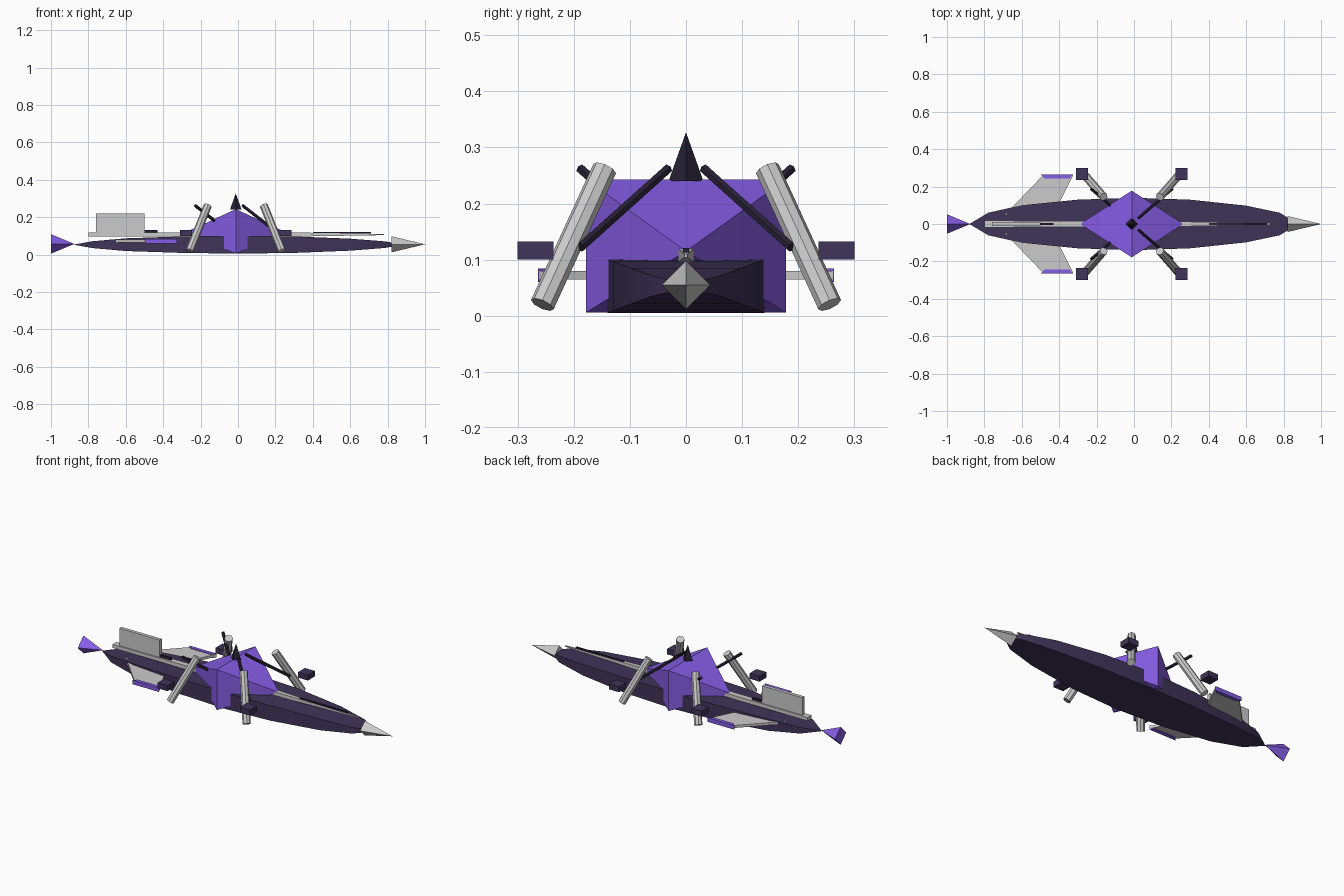
import bpy, bmesh, math
from mathutils import Vector

if "Cube" in bpy.data.objects:
    bpy.data.objects.remove(bpy.data.objects["Cube"])


def material(name, color):
    m = bpy.data.materials.new(name)
    m.diffuse_color = (*color, 1)
    m.use_nodes = True
    m.node_tree.nodes["Principled BSDF"].inputs["Base Color"].default_value = m.diffuse_color
    return m


PURPLE = material("purple", (0.24, 0.11, 0.79))
DARK = material("dark_violet", (0.05, 0.034, 0.10))
BLACK = material("near_black", (0.02, 0.014, 0.035))


def finish(name, bm, mat=None, smooth=False):
    bmesh.ops.recalc_face_normals(bm, faces=bm.faces)
    me = bpy.data.meshes.new(name)
    bm.to_mesh(me)
    bm.free()
    ob = bpy.data.objects.new(name, me)
    bpy.context.collection.objects.link(ob)
    if mat:
        me.materials.append(mat)
    if smooth:
        bpy.ops.object.select_all(action='DESELECT')
        ob.select_set(True)
        bpy.context.view_layer.objects.active = ob
        bpy.ops.object.shade_smooth_by_angle(angle=math.radians(35))
    return ob


def loft(name, stations, mat=None, smooth=False):
    """Rectangular sections (x, half width, z low, z high) joined along x."""
    bm = bmesh.new()
    rings = [[bm.verts.new((x, sy * w, z)) for sy, z in
              ((-1, lo), (1, lo), (1, hi), (-1, hi))] for x, w, lo, hi in stations]
    for a, b in zip(rings, rings[1:]):
        for i in range(4):
            j = (i + 1) % 4
            bm.faces.new((a[i], a[j], b[j], b[i]))
    bm.faces.new(rings[0])
    bm.faces.new(rings[-1])
    bmesh.ops.remove_doubles(bm, verts=bm.verts, dist=1e-5)
    return finish(name, bm, mat, smooth)


def rod(name, p, q, r1, r2, sides, mat=None, smooth=False):
    """Cylinder or cone from p to q."""
    p, q = Vector(p), Vector(q)
    bm = bmesh.new()
    bmesh.ops.create_cone(bm, cap_ends=True, segments=sides, radius1=r1,
                          radius2=r2, depth=(q - p).length)
    rot = (q - p).to_track_quat('Z', 'Y').to_matrix()
    for v in bm.verts:
        v.co = rot @ v.co + (p + q) / 2
    return finish(name, bm, mat, smooth)


def box(name, x0, x1, y0, y1, z0, z1, mat=None):
    return plate(name, ((x0, y0), (x1, y0), (x1, y1), (x0, y1)), z0, z1, mat)


def plate(name, outline, z0, z1, mat=None):
    bm = bmesh.new()
    lo = [bm.verts.new((x, y, z0)) for x, y in outline]
    hi = [bm.verts.new((x, y, z1)) for x, y in outline]
    bm.faces.new(lo)
    bm.faces.new(hi)
    for i in range(len(lo)):
        j = (i + 1) % len(lo)
        bm.faces.new((lo[i], lo[j], hi[j], hi[i]))
    return finish(name, bm, mat)


# Long hull
HULL = [(-.88, 0, 0), (-.78, .06, .018), (-.6, .1, .034), (-.3, .13, .044),
        (0, .14, .048), (.3, .13, .044), (.6, .098, .032), (.78, .06, .018),
        (.82, .035, .012)]
loft("hull", [(x, w, .053 - h, .053 + h) for x, w, h in HULL], DARK, True)

# Nose cone and flared tail
rod("nose_cone", (.82, 0, .055), (1, 0, .055), .043, 0, 4)
rod("tail_flare", (-1, 0, .057), (-.875, 0, .057), .052, 0, 4, PURPLE)

# Central body with a ridge across, topped by a spike
CX = -.012
loft("central_body", [(CX - .277, 0, .115, .115), (CX, .178, .006, .243),
                      (CX + .277, 0, .115, .115)], PURPLE, True)
rod("top_spike", (CX, 0, .24), (CX, 0, .327), .031, 0, 4, BLACK)

# Spine along the hull with inlaid strips
loft("spine", [(-.8, .018, .098, .118), (.2, .014, .095, .12),
               (.78, .003, .104, .11)])
box("front_spine_strip", .4, .71, -.005, .005, .113, .121, BLACK)
box("rear_spine_strip", -.5, -.43, -.006, .006, .115, .131, BLACK)

# Upright tail fin
box("tail_fin", -.76, -.5, -.01, .01, .1, .22)

for s, side in ((-1, "right"), (1, "left")):
    # Swept wing and its tip
    plate(f"{side}_wing", [(-.69, s * .05), (-.43, s * .05),
                           (-.325, s * .262), (-.485, s * .262)], .065, .08)
    plate(f"{side}_wing_tip", [(-.477, s * .243), (-.345, s * .243),
                               (-.325, s * .264), (-.498, s * .264)],
          .06, .084, PURPLE)
    for e, end in ((-1, "rear"), (1, "front")):
        # Splayed leg
        rod(f"{end}_{side}_leg", (CX + e * .15, s * .145, .262),
            (CX + e * .247, s * .256, .02), .022, .022, 8, None, True)
        # Square pad
        px, py = CX + e * .267, s * .268
        box(f"{end}_{side}_pad", px - .032, px + .032, py - .032, py + .032,
            .1, .132, DARK)
        # Diagonal strut, all leaning the same way along x
        rod(f"{end}_{side}_strut",
            (CX + e * .127 - .09, s * (.11 - e * .078), .262),
            (CX + e * .127 + .09, s * (.11 + e * .078), .122),
            .009, .009, 6, BLACK)
